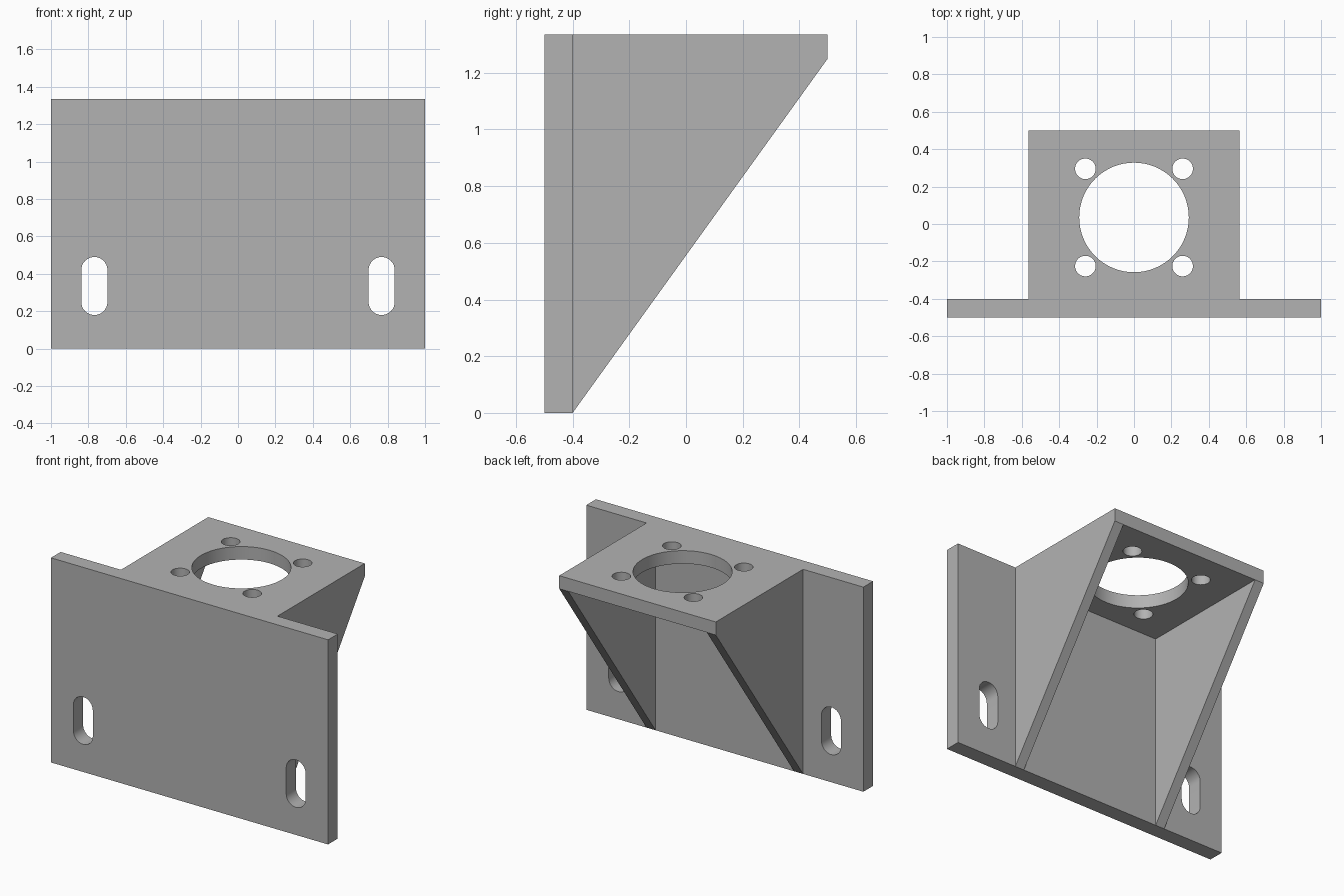
import bpy
import bmesh
import math
from mathutils import Vector

cube = bpy.data.objects.get("Cube")
if cube:
    bpy.data.objects.remove(cube, do_unlink=True)

grey = bpy.data.materials.new("bracket grey")
grey.use_nodes = True
colour = (0.448, 0.448, 0.448, 1)
grey.diffuse_color = colour
grey.node_tree.nodes["Principled BSDF"].inputs["Base Color"].default_value = colour

HEIGHT = 1.335
BACK, WALL, FRONT = 0.5, -0.4, -0.5    # y of shelf end, wall rear and wall front
HALF = 0.565                           # half width of the shelf
SHELF_Z = 1.25
RIB = 0.065


def prism(name, outline, offset):
    """Extrude a closed outline of 3D points along an offset."""
    bm = bmesh.new()
    face = bm.faces.new([bm.verts.new(p) for p in outline])
    grown = bmesh.ops.extrude_face_region(bm, geom=[face], use_keep_orig=True)
    moved = [v for v in grown["geom"] if isinstance(v, bmesh.types.BMVert)]
    bmesh.ops.translate(bm, verts=moved, vec=Vector(offset))
    bmesh.ops.recalc_face_normals(bm, faces=bm.faces)
    mesh = bpy.data.meshes.new(name)
    bm.to_mesh(mesh)
    bm.free()
    mesh.materials.append(grey)
    obj = bpy.data.objects.new(name, mesh)
    bpy.context.collection.objects.link(obj)
    return obj


def box(name, x0, x1, y0, y1, z0, z1):
    base = [(x0, y0, z0), (x1, y0, z0), (x1, y1, z0), (x0, y1, z0)]
    return prism(name, base, (0, 0, z1 - z0))


def ring(radius, steps=64):
    return [(radius * math.cos(math.tau * i / steps),
             radius * math.sin(math.tau * i / steps)) for i in range(steps)]


def cut(target, cutters):
    """Subtract the cutters, then remove them."""
    bpy.context.view_layer.objects.active = target
    for cutter in cutters:
        cutter.hide_render = True
        mod = target.modifiers.new("hole", "BOOLEAN")
        mod.operation = "DIFFERENCE"
        mod.solver = "EXACT"
        mod.object = cutter
        bpy.ops.object.modifier_apply(modifier=mod.name)
        bpy.data.objects.remove(cutter, do_unlink=True)


def smooth(obj):
    bpy.ops.object.select_all(action="DESELECT")
    obj.select_set(True)
    bpy.context.view_layer.objects.active = obj
    bpy.ops.object.shade_smooth_by_angle(angle=math.radians(30))


# Upright mounting wall with two vertical slots
wall = box("mounting_wall", -1, 1, FRONT, WALL, 0, HEIGHT)
slot_r, slot_z, slot_reach = 0.07, 0.335, 0.085
slots = []
for side in (-1, 1):
    outline = []
    for i in range(34):
        end = 1 if i < 17 else -1
        a = math.pi * (i if i < 17 else i - 1) / 16
        outline.append((side * 0.768 + slot_r * math.cos(a), FRONT - 0.1,
                        slot_z + end * slot_reach + slot_r * math.sin(a)))
    slots.append(prism("slot_cutter", outline, (0, 0.3, 0)))
cut(wall, slots)
smooth(wall)

# Shelf with a large bore and four screw holes
shelf = box("motor_shelf", -HALF, HALF, WALL, BACK, SHELF_Z, HEIGHT)
centre_y, spread = 0.035, 0.26
holes = [(0, centre_y, 0.293)]
holes += [(sx * spread, centre_y + sy * spread, 0.055)
          for sx in (-1, 1) for sy in (-1, 1)]
cut(shelf, [prism("hole_cutter", [(cx + x, cy + y, SHELF_Z - 0.1) for x, y in ring(r)],
                  (0, 0, 0.4)) for cx, cy, r in holes])
smooth(shelf)

# Triangular side ribs under the shelf
for name, x in (("right_rib", -HALF), ("left_rib", HALF - RIB)):
    triangle = [(x, WALL, 0), (x, BACK, SHELF_Z), (x, WALL, SHELF_Z)]
    prism(name, triangle, (RIB, 0, 0))
